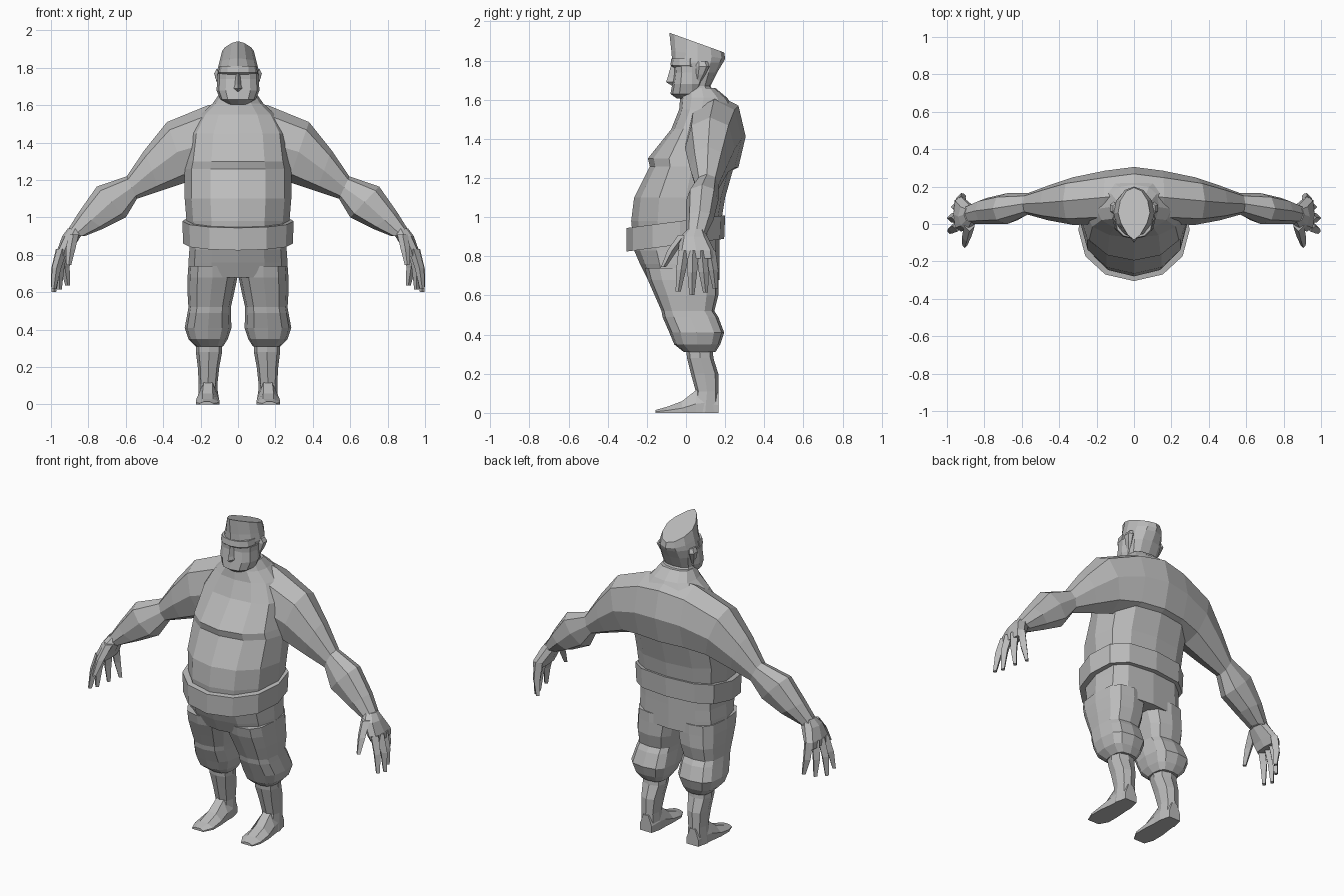
import bpy, bmesh, math

skin = bpy.data.materials.new("plain grey")
skin.diffuse_color = (0.50, 0.50, 0.50, 1)


def loft(name, rings, mirror=False):
    """Skin a list of equal rings, cap both ends, optionally mirror across x."""
    bm = bmesh.new()
    vs = [[bm.verts.new(p) for p in r] for r in rings]
    n = len(rings[0])
    for a, b in zip(vs, vs[1:]):
        for i in range(n):
            j = (i + 1) % n
            bm.faces.new((a[i], a[j], b[j], b[i]))
    bm.faces.new(vs[0])
    bm.faces.new(vs[-1])
    bmesh.ops.recalc_face_normals(bm, faces=bm.faces)
    me = bpy.data.meshes.new(name)
    bm.to_mesh(me)
    bm.free()
    me.materials.append(skin)
    ob = bpy.data.objects.new(name, me)
    bpy.context.collection.objects.link(ob)
    if mirror:
        m = ob.modifiers.new("mirror", 'MIRROR')
        m.use_mirror_merge = False
    return ob


def power(v, p):
    return math.copysign(abs(v) ** (2 / p), v)


def ring(z, x0, x1, yf, yb, yc=None, pf=2.0, pb=2.4, tilt=0.0, n=12):
    """Level ring from x0 to x1 and yf to yb, widest at yc, tilted along y."""
    yc = (yf + yb) / 2 if yc is None else yc
    cx, w, out = (x0 + x1) / 2, (x1 - x0) / 2, []
    for i in range(n):
        a = 2 * math.pi * i / n - math.pi / 2
        if abs(math.cos(a)) < 1e-6:
            c, s = 0.0, math.copysign(1, math.sin(a))
        else:
            c, s = math.cos(a), math.sin(a)
        p = pf if s < 0 else pb
        y = yc + power(s, p) * ((yc - yf) if s < 0 else (yb - yc))
        out.append((cx + w * power(c, p), y, z + tilt * (y - yc)))
    return out


def slab(top, bot, yf, yb, p=2.3, n=8):
    """Upright slanted ring between a top and a bottom point in the xz plane."""
    out = []
    for i in range(n):
        a = 2 * math.pi * i / n
        c, s = power(math.cos(a), p), power(math.sin(a), p)
        out.append(((top[0] + bot[0]) / 2 + c * (top[0] - bot[0]) / 2,
                    (yf + yb) / 2 + s * (yb - yf) / 2,
                    (top[1] + bot[1]) / 2 + c * (top[1] - bot[1]) / 2))
    return out


# Torso: belly, chest fold, chest and sloping collar (z, half width, front, back, widest y)
body = [(0.88, 0.265, -0.27, 0.17, 0.00), (0.98, 0.275, -0.28, 0.18, 0.00),
        (1.10, 0.285, -0.265, 0.20, 0.00), (1.26, 0.285, -0.185, 0.245, 0.03),
        (1.30, 0.275, -0.195, 0.265, 0.03), (1.45, 0.255, -0.075, 0.28, 0.05),
        (1.55, 0.20, -0.035, 0.25, 0.08), (1.61, 0.135, -0.03, 0.21, 0.09),
        (1.66, 0.10, -0.02, 0.15, 0.08)]
loft("torso", [ring(z, -w, w, f, b, c, 2.1, 2.6) for z, w, f, b, c in body])

# Belt, a slanted band
loft("belt", [ring(z, -w, w, f, b, -0.03, 2.1, 2.8, 0.13) for z, w, f, b in
              [(0.98, 0.27, -0.275, 0.175), (0.98, 0.298, -0.305, 0.20),
               (0.86, 0.293, -0.305, 0.195), (0.86, 0.26, -0.265, 0.17)]])

# Shoulders and arms in one sweep from the middle of the back to the wrist
arm = [slab((0.0, 1.625), (0.0, 1.20), 0.02, 0.305),
       slab((0.16, 1.60), (0.15, 1.20), 0.0, 0.285),
       slab((0.38, 1.51), (0.27, 1.19), -0.005, 0.25),
       slab((0.50, 1.36), (0.42, 1.14), 0.02, 0.205),
       slab((0.595, 1.22), (0.54, 1.10), 0.05, 0.165),
       slab((0.755, 1.165), (0.60, 1.0), 0.0, 0.165),
       slab((0.85, 1.03), (0.72, 0.94), 0.0, 0.14),
       slab((0.925, 0.91), (0.82, 0.90), 0.0, 0.10)]
loft("arm", arm, True)

# Palm
loft("palm", [ring(0.94, 0.83, 0.91, 0.01, 0.09, n=8),
              ring(0.90, 0.84, 0.94, -0.03, 0.11, n=8),
              ring(0.83, 0.885, 0.965, -0.04, 0.145, pf=3, pb=3, n=8),
              ring(0.79, 0.905, 0.965, -0.03, 0.145, pf=3, pb=3, n=8)], True)


# Fingers and thumb: name, base, middle, tip
def finger(name, *pts):
    loft(name, [ring(z, x - r, x + r, y - r, y + r, n=4)
                for (x, y, z), r in zip(pts, (0.029, 0.025, 0.013))], True)


finger("index_finger", (0.94, -0.01, 0.83), (0.97, -0.025, 0.73), (0.985, -0.04, 0.62))
finger("middle_finger", (0.945, 0.035, 0.83), (0.975, 0.032, 0.72), (0.985, 0.03, 0.602))
finger("ring_finger", (0.94, 0.08, 0.83), (0.955, 0.09, 0.72), (0.955, 0.10, 0.615))
finger("little_finger", (0.925, 0.122, 0.83), (0.925, 0.14, 0.73), (0.91, 0.15, 0.635))
finger("thumb", (0.88, -0.01, 0.91), (0.895, -0.07, 0.83), (0.905, -0.115, 0.745))

# Hips
loft("hips", [ring(z, -w, w, f, b, -0.02, 2.2, 3.2) for z, w, f, b in
              [(0.92, 0.26, -0.265, 0.17), (0.83, 0.26, -0.265, 0.17),
               (0.76, 0.265, -0.235, 0.17), (0.68, 0.268, -0.195, 0.17)]])

# Baggy trouser legs gathered below the knee
leg = [(0.74, 0.01, 0.265, -0.21, 0.165), (0.68, 0.003, 0.27, -0.195, 0.165),
       (0.60, 0.02, 0.27, -0.16, 0.165), (0.52, 0.038, 0.265, -0.125, 0.145),
       (0.49, 0.038, 0.27, -0.12, 0.165), (0.41, 0.035, 0.285, -0.085, 0.195),
       (0.35, 0.055, 0.265, -0.06, 0.175), (0.31, 0.08, 0.225, -0.01, 0.15)]
loft("trouser_leg", [ring(z, a, b, f, k, pf=2.7, pb=3, n=12)
                     for z, a, b, f, k in leg], True)

# Shins
loft("shin", [ring(z, a, b, f, k, pf=2.6, pb=2.6, n=8) for z, a, b, f, k in
              [(0.34, 0.085, 0.225, 0.0, 0.135), (0.28, 0.085, 0.225, 0.005, 0.14),
               (0.20, 0.10, 0.215, 0.025, 0.165), (0.11, 0.11, 0.21, 0.05, 0.165),
               (0.0, 0.105, 0.215, 0.03, 0.165)]], True)


# Feet: upright sections from heel to toe (y, inner x, outer x, instep height)
def foot_section(y, a, b, h):
    m = (b - a) * 0.28
    return [(a, y, 0), (b, y, 0), (b, y, h * 0.4), (b - m, y, h),
            (a + m, y, h), (a, y, h * 0.4)]


loft("foot", [foot_section(*s) for s in
              [(0.165, 0.12, 0.20, 0.10), (0.10, 0.105, 0.21, 0.13),
               (0.05, 0.105, 0.215, 0.115), (-0.02, 0.10, 0.225, 0.06),
               (-0.10, 0.10, 0.225, 0.03), (-0.155, 0.13, 0.205, 0.015)]], True)

# Head and neck with a slanted, peaked flat top
head = [ring(1.58, -0.12, 0.12, -0.02, 0.18, 0.08),
        ring(1.67, -0.095, 0.095, -0.01, 0.125, 0.06),
        ring(1.74, -0.105, 0.105, -0.05, 0.16, 0.06),
        ring(1.79, -0.11, 0.11, -0.07, 0.19, 0.06, 2.0, 2.0),
        ring(1.83, -0.10, 0.10, -0.075, 0.20, 0.06, 1.7, 2.0, -0.15),
        ring(1.89, -0.085, 0.085, -0.085, 0.195, 0.06, 1.45, 1.9, -0.36)]
loft("head", head)

# Face, brow and jaw
loft("jaw", [ring(z, -w, w, f, b, 0.03, 2.5, 2.2) for z, w, f, b in
             [(1.605, 0.055, -0.045, 0.04), (1.63, 0.095, -0.08, 0.07),
              (1.68, 0.115, -0.07, 0.10), (1.74, 0.11, -0.06, 0.12),
              (1.77, 0.11, -0.062, 0.12)]])
loft("brow", [ring(z, -w, w, f, 0.05, 0.02, 2.3) for z, w, f in
              [(1.765, 0.10, -0.065), (1.775, 0.105, -0.08), (1.81, 0.10, -0.075)]])
loft("nose", [ring(z, -w, w, f, -0.03, n=4) for z, w, f in
              [(1.67, 0.012, -0.07), (1.69, 0.022, -0.102),
               (1.71, 0.016, -0.095), (1.78, 0.012, -0.075)]])

# Ears
loft("ear", [ring(z, 0.085, x, 0.05, y, n=6) for z, x, y in
             [(1.69, 0.10, 0.075), (1.73, 0.118, 0.10),
              (1.77, 0.13, 0.12), (1.795, 0.115, 0.11)]], True)
